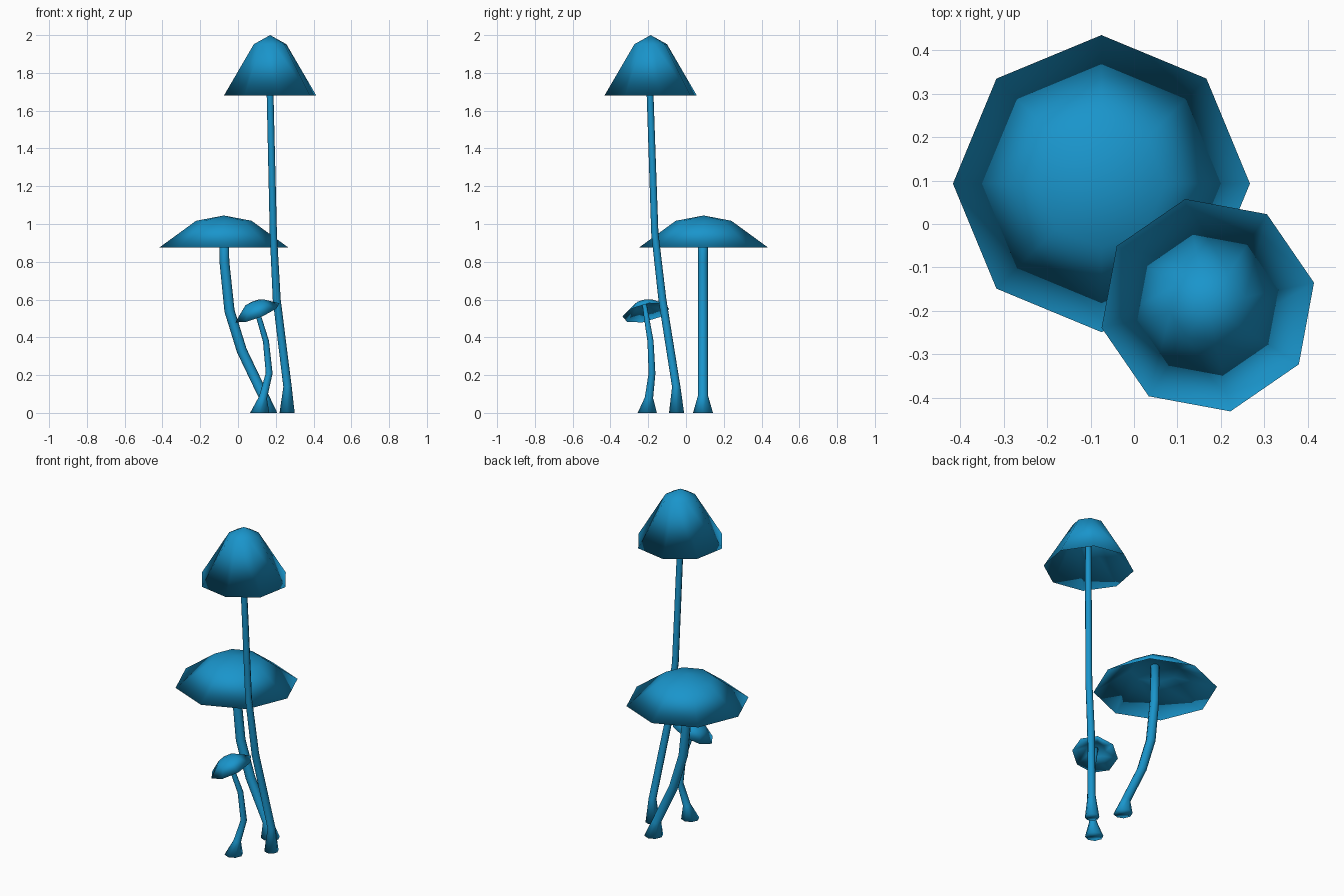
import bpy, bmesh, math
from mathutils import Vector

if "Cube" in bpy.data.objects:
    bpy.data.objects.remove(bpy.data.objects["Cube"])

SIDES = 8
UP = Vector((0, 0, 1))

blue = bpy.data.materials.new("mushroom_blue")
blue.diffuse_color = (0.01, 0.3, 0.6, 1)
blue.use_nodes = True
blue.node_tree.nodes["Principled BSDF"].inputs["Base Color"].default_value = blue.diffuse_color


def loft(name, rings, start_tip=None, end_tip=None):
    """Skin a list of (centre, axis, radius, turn) rings; ends are a tip or a flat cap."""
    bm = bmesh.new()
    loops = []
    for centre, axis, radius, turn in rings:
        q = UP.rotation_difference(axis)
        loop = []
        for i in range(SIDES):
            a = turn + math.tau * i / SIDES
            loop.append(bm.verts.new(centre + q @ Vector((math.cos(a), math.sin(a), 0)) * radius))
        loops.append(loop)
    for a, b in zip(loops, loops[1:]):
        for i in range(SIDES):
            j = (i + 1) % SIDES
            bm.faces.new((a[i], a[j], b[j], b[i]))
    for loop, tip in ((loops[0], start_tip), (loops[-1], end_tip)):
        if tip is None:
            bm.faces.new(loop)
        else:
            v = bm.verts.new(tip)
            for i in range(SIDES):
                bm.faces.new((loop[i], loop[(i + 1) % SIDES], v))
    bmesh.ops.recalc_face_normals(bm, faces=bm.faces[:])
    me = bpy.data.meshes.new(name)
    bm.to_mesh(me)
    bm.free()
    for p in me.polygons:
        p.use_smooth = True
    me.materials.append(blue)
    ob = bpy.data.objects.new(name, me)
    bpy.context.collection.objects.link(ob)
    return ob


def stem(name, path):
    """Bent, tapering tube through (x, y, z, radius) points."""
    pts = [Vector(p[:3]) for p in path]
    rings = []
    for i, p in enumerate(pts):
        axis = UP if i == 0 else (pts[min(i + 1, len(pts) - 1)] - pts[i - 1]).normalized()
        rings.append((p, axis, path[i][3], 0))
    loft(name, rings)


def cap(name, centre, radius, height, shoulder, thickness, axis=(0, 0, 1), turn=0):
    """Thin hollow bell: apex, shoulder ring, rim, then the inner surface."""
    c, n = Vector(centre), Vector(axis).normalized()
    r, h = shoulder
    rings = [(c + n * h, n, r, turn),
             (c, n, radius, turn),
             (c + n * (h - thickness), n, r * 0.93, turn)]
    loft(name, rings, c + n * height, c + n * (height - thickness))


# tall mushroom
stem("tall_stem", [(0.26, -0.05, 0, 0.04), (0.262, -0.052, 0.14, 0.022), (0.205, -0.125, 0.6, 0.021),
                   (0.187, -0.165, 0.95, 0.019), (0.17, -0.19, 1.68, 0.018), (0.17, -0.19, 1.97, 0.016)])
cap("tall_cap", (0.17, -0.187, 1.68), 0.25, 0.32, (0.088, 0.272), 0.02, turn=math.radians(12))

# wide mushroom
stem("wide_stem", [(0.155, 0.09, 0, 0.053), (0.135, 0.09, 0.09, 0.027), (0.02, 0.09, 0.33, 0.027),
                   (-0.045, 0.09, 0.54, 0.027), (-0.072, 0.09, 0.8, 0.026), (-0.075, 0.09, 1.03, 0.025)])
cap("wide_cap", (-0.075, 0.093, 0.875), 0.342, 0.17, (0.147, 0.142), 0.015)

# small mushroom with a tilted cap
stem("small_stem", [(0.115, -0.205, 0, 0.051), (0.132, -0.196, 0.08, 0.022), (0.165, -0.18, 0.21, 0.018),
                    (0.148, -0.188, 0.38, 0.016), (0.112, -0.208, 0.5, 0.014), (0.088, -0.22, 0.575, 0.012)])
cap("small_cap", (0.103, -0.212, 0.53), 0.128, 0.065, (0.056, 0.054), 0.008,
    axis=(-0.40, -0.24, 1), turn=math.radians(10))
